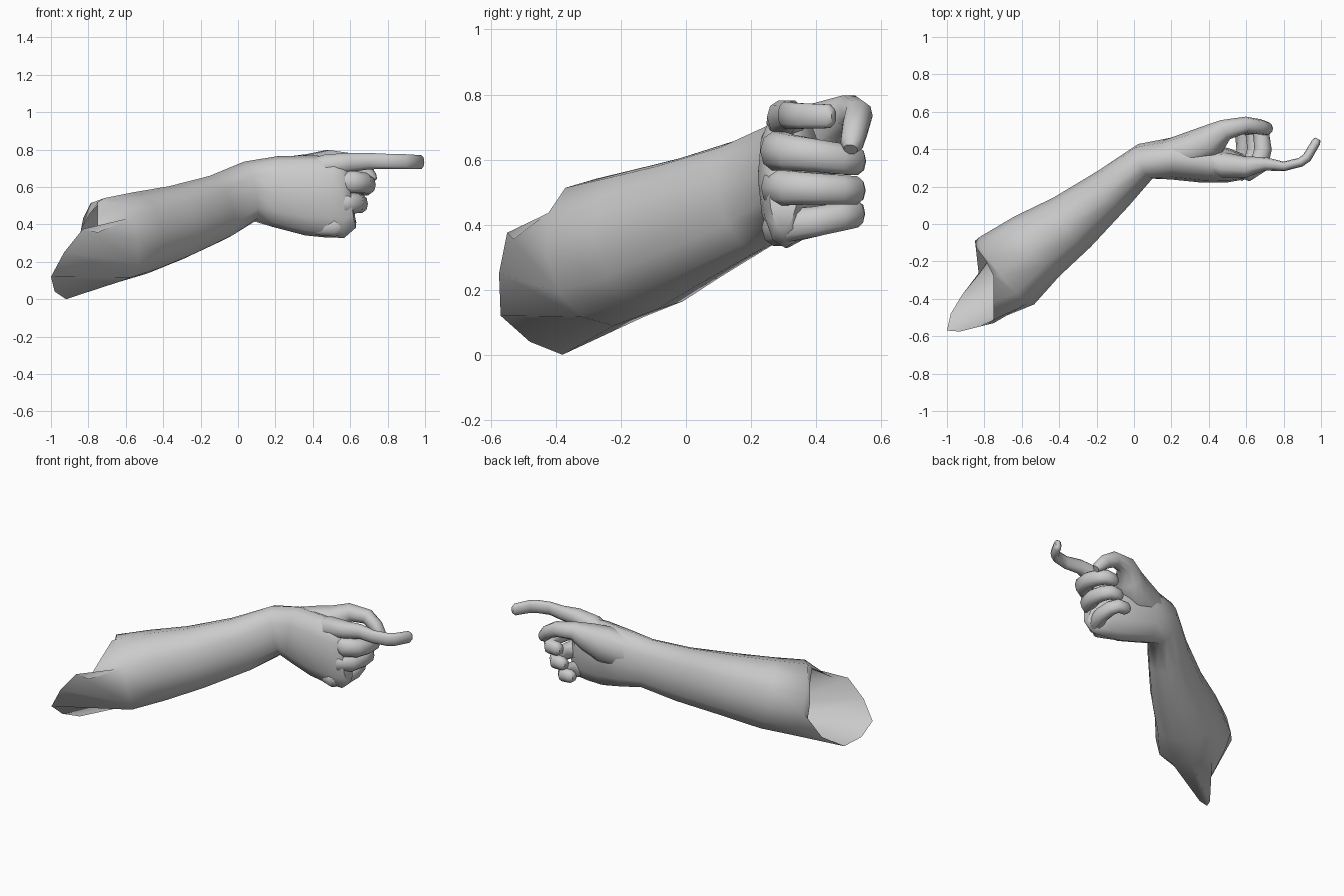
import bpy, bmesh, math
from mathutils import Vector

UP = Vector((0, 0, 1))


def loft(name, stations, sides, rim=None, power=0.88, round_tip=True):
    """Skin elliptical rings (centre, side radius, up radius) along a path."""
    pts = [Vector(s[:3]) for s in stations]
    rows = [[Vector(p) for p in rim]] if rim else []
    last = len(pts) - 1

    def ring(c, u, v, ru, rv):
        row = []
        for i in range(sides):
            a = 2 * math.pi * i / sides
            co, si = math.cos(a), math.sin(a)
            co = math.copysign(abs(co) ** power, co)
            si = math.copysign(abs(si) ** power, si)
            row.append(c + u * co * ru + v * si * rv)
        return row

    for k, (p, s) in enumerate(zip(pts, stations)):
        t = Vector()
        if k < last:
            t += (pts[k + 1] - p).normalized()
        if k > 0:
            t += (p - pts[k - 1]).normalized()
        t.normalize()
        u = UP.cross(t).normalized()
        v = t.cross(u)
        rows.append(ring(p, u, v, s[3], s[4]))
    if round_tip:
        ru, rv = stations[-1][3:]
        rows.append(ring(pts[-1] + t * min(ru, rv) * 0.7, u, v, ru * 0.6, rv * 0.6))

    bm = bmesh.new()
    vr = [[bm.verts.new(p) for p in r] for r in rows]
    for a, b in zip(vr, vr[1:]):
        for i in range(sides):
            j = (i + 1) % sides
            bm.faces.new((a[i], a[j], b[j], b[i]))
    bm.faces.new(vr[-1])
    if not rim:
        bm.faces.new(vr[0][::-1])
    mesh = bpy.data.meshes.new(name)
    bm.to_mesh(mesh)
    bm.free()
    ob = bpy.data.objects.new(name, mesh)
    bpy.context.collection.objects.link(ob)
    bpy.ops.object.select_all(action='DESELECT')
    ob.select_set(True)
    bpy.context.view_layer.objects.active = ob
    bpy.ops.object.shade_smooth_by_angle(angle=math.radians(60))
    return ob


# ragged open rim at the elbow: back, over the top, front, underneath
elbow_rim = [(-0.85, -0.09, 0.28), (-0.84, -0.13, 0.37), (-0.79, -0.20, 0.46),
             (-0.75, -0.28, 0.52), (-0.75, -0.42, 0.43), (-0.75, -0.53, 0.355),
             (-0.83, -0.55, 0.375), (-0.93, -0.575, 0.25), (-1.0, -0.57, 0.12),
             (-0.98, -0.48, 0.04), (-0.92, -0.38, 0.0), (-0.83, -0.27, 0.08)]

# forearm, wrist and palm in one skin
loft("forearm_and_palm", [
    (-0.68, -0.25, 0.315, 0.232, 0.23),
    (-0.52, -0.12, 0.355, 0.20, 0.222),
    (-0.33, 0.01, 0.41, 0.165, 0.20),
    (-0.11, 0.19, 0.49, 0.125, 0.178),
    (0.06, 0.335, 0.575, 0.10, 0.163),
    (0.20, 0.35, 0.575, 0.112, 0.19),
    (0.38, 0.328, 0.555, 0.108, 0.215),
    (0.50, 0.312, 0.545, 0.092, 0.217),
    (0.57, 0.305, 0.535, 0.072, 0.207),
    (0.61, 0.30, 0.54, 0.045, 0.16)], 12, rim=elbow_rim, power=0.9, round_tip=False)

# thumb, rooted in a broad mound, arched over the fist, tip bent down
loft("thumb", [
    (0.06, 0.35, 0.60, 0.06, 0.08),
    (0.20, 0.37, 0.63, 0.088, 0.115),
    (0.33, 0.405, 0.66, 0.098, 0.115),
    (0.42, 0.45, 0.70, 0.088, 0.088),
    (0.49, 0.505, 0.745, 0.056, 0.056),
    (0.60, 0.53, 0.735, 0.044, 0.048),
    (0.67, 0.52, 0.695, 0.041, 0.043),
    (0.71, 0.51, 0.65, 0.036, 0.036)], 10)

# index finger, pointing with a bent last joint
loft("index_finger", [
    (0.36, 0.34, 0.68, 0.05, 0.06),
    (0.48, 0.315, 0.71, 0.068, 0.068),
    (0.60, 0.305, 0.732, 0.056, 0.053),
    (0.70, 0.322, 0.738, 0.036, 0.046),
    (0.80, 0.308, 0.737, 0.026, 0.042),
    (0.89, 0.330, 0.735, 0.025, 0.042),
    (0.925, 0.355, 0.734, 0.026, 0.041),
    (0.975, 0.440, 0.733, 0.024, 0.038)], 10)

# three curled fingers: reach in x, start height, end height, thickness
for name, reach, z0, z1, r in (("middle_finger", 0.69, 0.63, 0.595, 0.052),
                               ("ring_finger", 0.65, 0.515, 0.505, 0.050),
                               ("little_finger", 0.59, 0.385, 0.435, 0.048)):
    path = [(reach - 0.22, 0.32, 0, 0.7), (reach - 0.08, 0.285, 0.1, 1.1),
            (reach - 0.02, 0.32, 0.25, 1.0), (reach, 0.40, 0.5, 0.9),
            (reach - 0.01, 0.475, 0.8, 0.85), (reach - 0.035, 0.515, 0.95, 0.8),
            (reach - 0.09, 0.515, 1, 0.75)]
    loft(name, [(x, y, z0 + (z1 - z0) * f, r * w, r * (w + 0.1))
                for x, y, f, w in path], 10)
